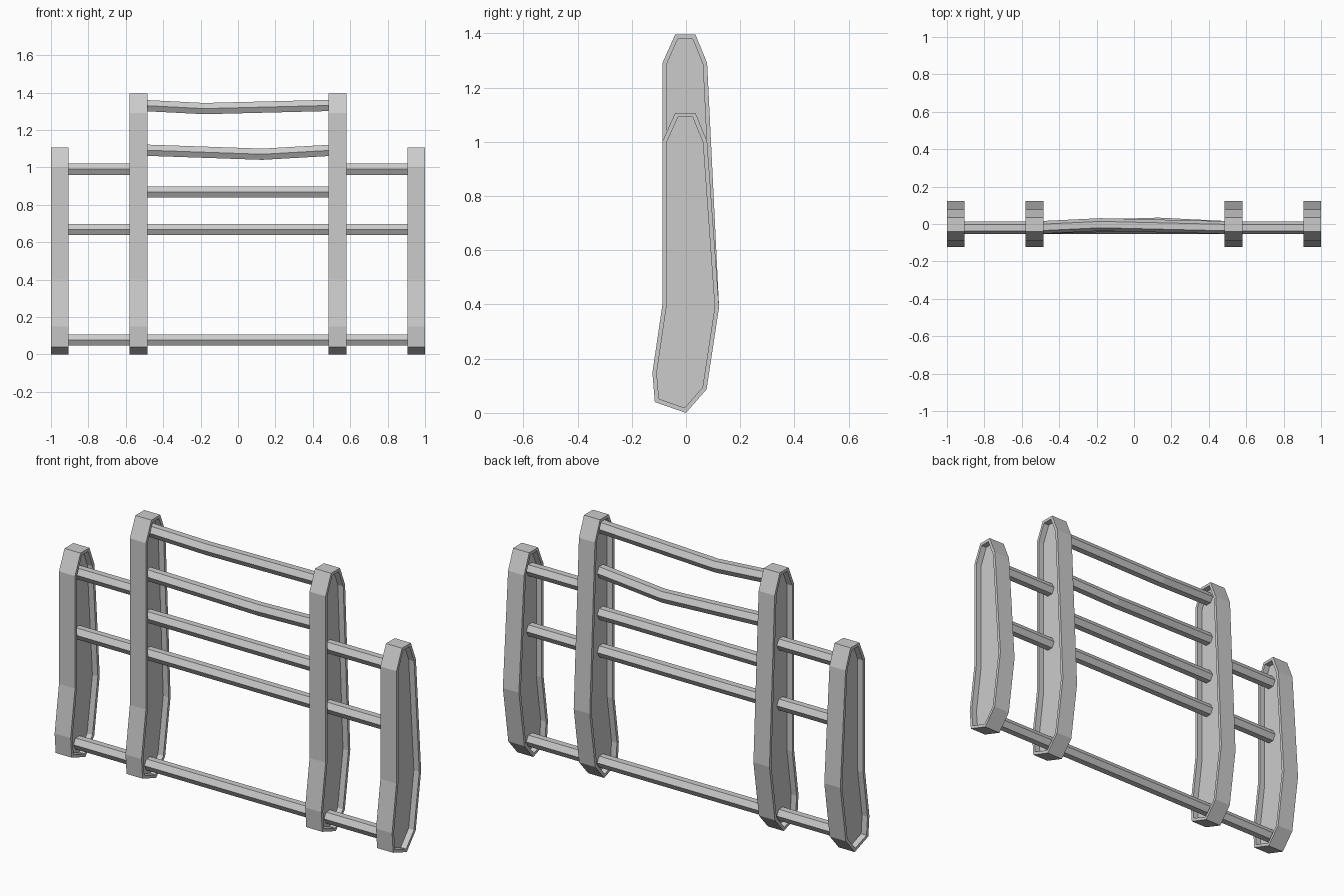
import bpy, bmesh, math
from mathutils import Vector

if "Cube" in bpy.data.objects:
    bpy.data.objects.remove(bpy.data.objects["Cube"])


def finish(bm, name):
    bmesh.ops.recalc_face_normals(bm, faces=bm.faces)
    me = bpy.data.meshes.new(name)
    bm.to_mesh(me)
    bm.free()
    ob = bpy.data.objects.new(name, me)
    bpy.context.collection.objects.link(ob)


def post(name, x, top, width=0.095, rim=0.016, depth=0.032):
    # side profile (y, z) extruded along x, both sides recessed inside a rim
    profile = [(-0.04, top), (0.035, top), (0.078, top - 0.105), (0.122, 0.39),
               (0.076, 0.087), (0, 0), (-0.115, 0.04), (-0.124, 0.148),
               (-0.087, 0.4), (-0.087, top - 0.105)]
    bm = bmesh.new()
    a = bm.faces.new([bm.verts.new((x - width / 2, y, z)) for y, z in profile])
    ext = bmesh.ops.extrude_face_region(bm, geom=[a], use_keep_orig=True)
    bmesh.ops.translate(bm, vec=(width, 0, 0),
                        verts=[g for g in ext["geom"] if isinstance(g, bmesh.types.BMVert)])
    bmesh.ops.recalc_face_normals(bm, faces=bm.faces)
    for cap in [f for f in bm.faces if len(f.verts) == len(profile)]:
        bmesh.ops.inset_region(bm, faces=[cap], thickness=rim, use_even_offset=True)
        inward = -cap.normal * depth
        new = bmesh.ops.extrude_discrete_faces(bm, faces=[cap])["faces"][0]
        bmesh.ops.translate(bm, vec=inward, verts=new.verts)
    finish(bm, name)


def rail(name, path, ry=0.034, rz=0.03):
    # hexagonal bar swept through the path points
    bm = bmesh.new()
    hexagon = [(ry, 0), (ry / 2, rz), (-ry / 2, rz), (-ry, 0), (-ry / 2, -rz), (ry / 2, -rz)]
    rings = [[bm.verts.new(Vector(p) + Vector((0, y, z))) for y, z in hexagon] for p in path]
    for r, s in zip(rings, rings[1:]):
        for i in range(6):
            j = (i + 1) % 6
            bm.faces.new((r[i], r[j], s[j], s[i]))
    bm.faces.new(rings[0])
    bm.faces.new(rings[-1])
    finish(bm, name)


OUT, INN, Y = 0.9525, 0.5325, -0.02

# posts and short side rails
for s, side in ((-1, "left"), (1, "right")):
    post("outer_post_" + side, s * OUT, 1.107)
    post("inner_post_" + side, s * INN, 1.396)
    rail("side_rail_" + side, [(s * INN, Y, 0.99), (s * OUT, Y, 0.99)])

# full-width rails
for name, z in (("bottom_rail", 0.077), ("middle_rail", 0.668)):
    rail(name, [(-OUT, Y, z), (OUT, Y, z)])

# centre rails, the upper two bent
rail("centre_rail", [(-INN, Y, 0.868), (INN, Y, 0.868)])
rail("bent_rail_lower", [(-INN, Y, 1.093), (0.13, 0.0, 1.07), (INN, Y, 1.093)])
rail("bent_rail_upper", [(-INN, Y, 1.332), (-0.18, -0.003, 1.314), (INN, Y, 1.332)])
